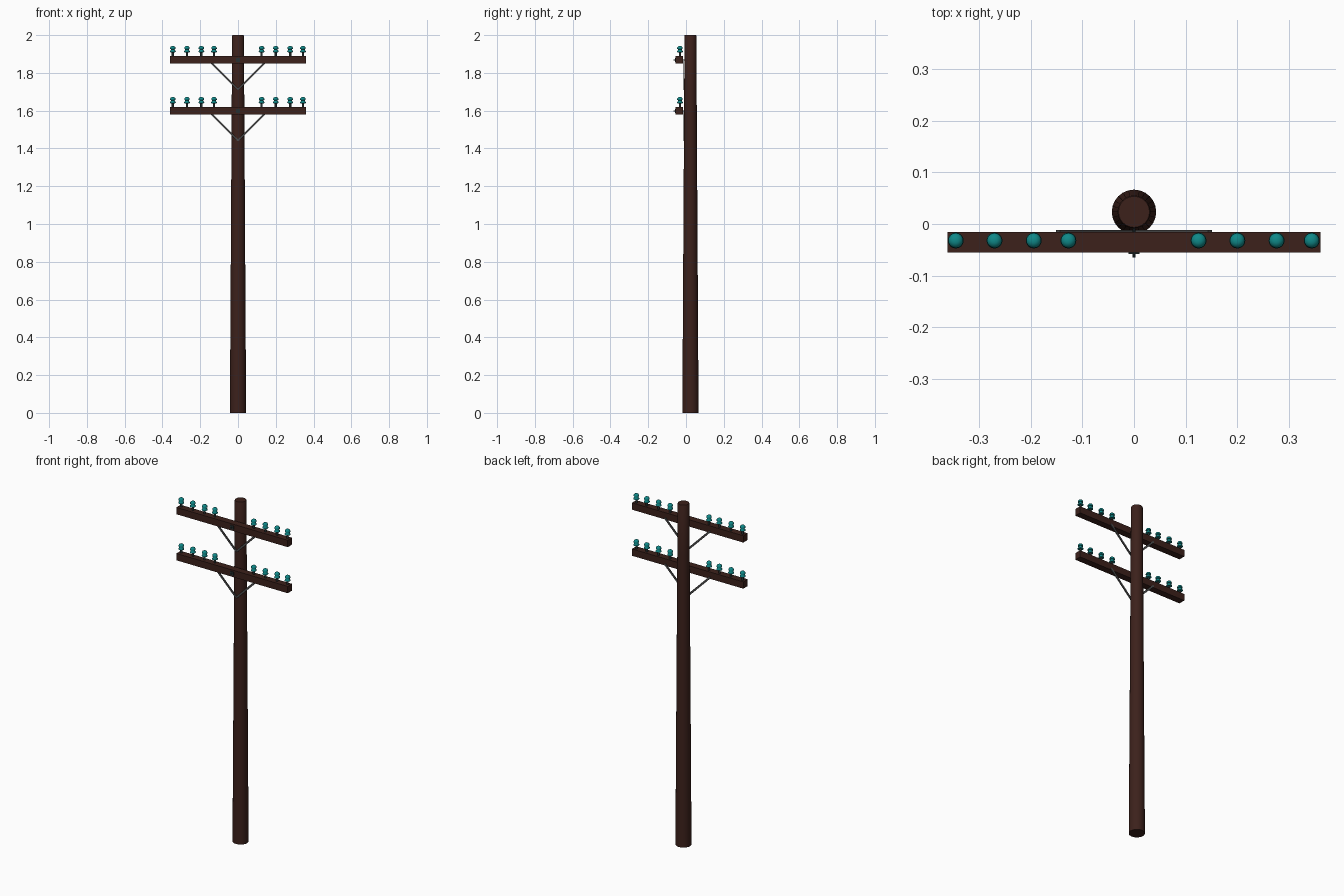
import bpy, bmesh, math
from mathutils import Vector

if "Cube" in bpy.data.objects:
    bpy.data.objects.remove(bpy.data.objects["Cube"])


def material(name, rgb):
    m = bpy.data.materials.new(name)
    m.diffuse_color = (*rgb, 1)
    m.use_nodes = True
    m.node_tree.nodes["Principled BSDF"].inputs["Base Color"].default_value = m.diffuse_color
    return m


WOOD = material("dark_wood", (0.045, 0.015, 0.011))
GLASS = material("teal_glass", (0.005, 0.25, 0.25))
IRON = material("iron", (0.07, 0.07, 0.07))
PIN = material("dark_iron", (0.02, 0.03, 0.03))


def finish(name, bm, mat, smooth=False):
    bmesh.ops.recalc_face_normals(bm, faces=bm.faces)
    me = bpy.data.meshes.new(name)
    bm.to_mesh(me)
    bm.free()
    me.materials.append(mat)
    ob = bpy.data.objects.new(name, me)
    bpy.context.collection.objects.link(ob)
    if smooth:
        bpy.ops.object.select_all(action='DESELECT')
        ob.select_set(True)
        bpy.context.view_layer.objects.active = ob
        bpy.ops.object.shade_smooth_by_angle(angle=math.radians(40))
    return ob


def lathe(name, profile, loc, mat, sides=16):
    """Closed turned shape from (radius, z) pairs, bottom to top."""
    bm = bmesh.new()
    rings = []
    for r, z in profile:
        rings.append([bm.verts.new((r * math.cos(a), r * math.sin(a), z))
                      for a in (2 * math.pi * i / sides for i in range(sides))])
    for lo, hi in zip(rings, rings[1:]):
        for i in range(sides):
            j = (i + 1) % sides
            bm.faces.new((lo[i], lo[j], hi[j], hi[i]))
    bm.faces.new(rings[0])
    bm.faces.new(rings[-1])
    ob = finish(name, bm, mat, True)
    ob.location = loc
    return ob


def box(name, center, size, mat, tilt=0):
    bm = bmesh.new()
    bmesh.ops.create_cube(bm, size=1)
    bmesh.ops.scale(bm, vec=size, verts=bm.verts)
    ob = finish(name, bm, mat)
    ob.location = center
    ob.rotation_euler.y = tilt
    return ob


# Tapered pole
lathe("pole", [(0.043, 0), (0.033, 1.7), (0.032, 1.996), (0.030, 2.0)],
      (0, 0.0235, 0), WOOD, 24)

GLASS_PROFILE = [(0.011, 0.020), (0.0155, 0.021), (0.0155, 0.025), (0.010, 0.033),
                 (0.010, 0.036), (0.0145, 0.038), (0.0145, 0.044), (0.011, 0.050),
                 (0.005, 0.053)]

for level, z in (("upper", 1.869), ("lower", 1.599)):
    # Cross arm
    box(level + "_cross_arm", (0, -0.035, z), (0.722, 0.040, 0.040), WOOD)

    # Insulators on pins
    for i, x in enumerate((-0.345, -0.270, -0.194, -0.127, 0.125, 0.200, 0.276, 0.344)):
        base = (x, -0.032, z + 0.02)
        lathe(f"{level}_pin_{i}", [(0.006, -0.005), (0.006, 0.024)], base, PIN, 10)
        lathe(f"{level}_insulator_{i}", GLASS_PROFILE, base, GLASS)

    # Diagonal braces between the pole and the back of the arm
    for side, s in (("left", -1), ("right", 1)):
        a, b = Vector((0, -0.0145, z - 0.157)), Vector((s * 0.147, -0.0145, z - 0.010))
        d = b - a
        box(f"{level}_{side}_brace", (a + b) / 2, (d.length, 0.005, 0.011), IRON,
            math.atan2(-d.z, d.x))

    # Washer plate and through bolt
    box(level + "_washer", (0, -0.056, z), (0.022, 0.004, 0.022), PIN)
    bolt = lathe(level + "_bolt", [(0.003, -0.02), (0.003, 0.065)], (0, 0, z), PIN, 8)
    bolt.rotation_euler.x = math.pi / 2
